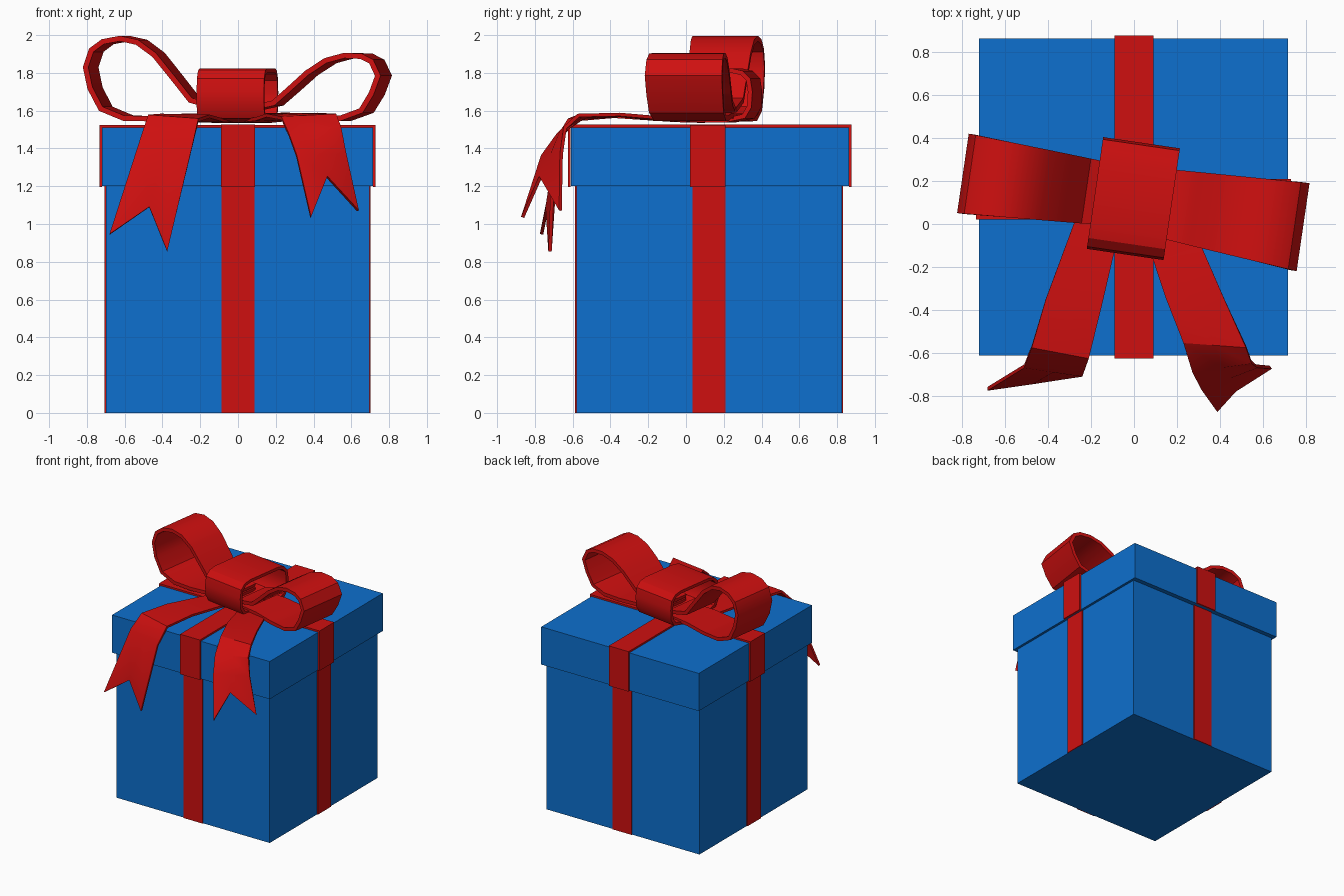
import bpy, math
from mathutils import Vector

if "Cube" in bpy.data.objects:
    bpy.data.objects.remove(bpy.data.objects["Cube"], do_unlink=True)


def material(name, rgb):
    m = bpy.data.materials.new(name)
    m.use_nodes = True
    col = (*rgb, 1.0)
    m.diffuse_color = col
    m.node_tree.nodes["Principled BSDF"].inputs["Base Color"].default_value = col
    return m


BLUE = material("box_blue", (0.004, 0.16, 0.62))
RED = material("ribbon_red", (0.62, 0.005, 0.005))


def add_mesh(name, verts, faces, mat):
    me = bpy.data.meshes.new(name)
    me.from_pydata([tuple(v) for v in verts], [], faces)
    me.materials.append(mat)
    ob = bpy.data.objects.new(name, me)
    bpy.context.collection.objects.link(ob)
    return ob


def block(name, x, y, z, mat):
    """Axis-aligned box from (min, max) ranges."""
    verts = [(a, b, c) for a in x for b in y for c in z]
    faces = [(0, 1, 3, 2), (4, 6, 7, 5), (0, 4, 5, 1),
             (2, 3, 7, 6), (0, 2, 6, 4), (1, 5, 7, 3)]
    return add_mesh(name, verts, faces, mat)


def ribbon(name, rows, thickness, closed=False, smooth=True):
    """Cloth strip: each row is a list of points across the width."""
    n, w = len(rows), len(rows[0])
    verts = [p for row in rows for p in row]
    faces = []
    for i in range(n if closed else n - 1):
        j = (i + 1) % n
        for k in range(w - 1):
            faces.append((i * w + k, i * w + k + 1, j * w + k + 1, j * w + k))
    ob = add_mesh(name, verts, faces, RED)
    mod = ob.modifiers.new("thickness", 'SOLIDIFY')
    mod.thickness = thickness
    mod.offset = 0
    mod.use_even_offset = True
    bpy.ops.object.select_all(action='DESELECT')
    ob.select_set(True)
    bpy.context.view_layer.objects.active = ob
    bpy.ops.object.modifier_apply(modifier=mod.name)
    if smooth:
        bpy.ops.object.shade_smooth_by_angle(angle=math.radians(32))
    return ob


# Box body and lid
block("box_body", (-0.70, 0.695), (-0.58, 0.825), (0, 1.21), BLUE)
block("box_lid", (-0.72, 0.715), (-0.61, 0.862), (1.20, 1.51), BLUE)

# Flat ribbon strips down the four body walls
block("body_ribbon_front", (-0.087, 0.087), (-0.587, -0.579), (0, 1.205), RED)
block("body_ribbon_back", (-0.087, 0.087), (0.824, 0.832), (0, 1.205), RED)
block("body_ribbon_right", (-0.708, -0.699), (0.035, 0.21), (0, 1.205), RED)
block("body_ribbon_left", (0.694, 0.702), (0.035, 0.21), (0, 1.205), RED)

# Ribbon bands folded over the lid
T = 0.014
path = [(-0.727, 1.197), (-0.727, 1.518), (0.722, 1.518), (0.722, 1.197)]
ribbon("lid_ribbon_sideways", [[(x, 0.02, z), (x, 0.21, z)] for x, z in path],
       T, smooth=False)
path = [(-0.618, 1.197), (-0.618, 1.519), (0.869, 1.519), (0.869, 1.197)]
ribbon("lid_ribbon_lengthways", [[(-0.09, y, z), (0.09, y, z)] for y, z in path],
       T, smooth=False)

# Bow loops: side profile swept across a slightly turned width direction
ACROSS = Vector((0.145, 0.99, 0))


def bow_loop(name, profile, inner, outer):
    """inner / outer: (x, centre y, half width) at the knot and at the far end."""
    rows = []
    for x, z in profile:
        t = (x - inner[0]) / (outer[0] - inner[0])
        cy = inner[1] + t * (outer[1] - inner[1])
        half = inner[2] + t * (outer[2] - inner[2])
        c = Vector((x, cy, z))
        rows.append([c - ACROSS * half, c, c + ACROSS * half])
    return ribbon(name, rows, 0.028)


bow_loop("bow_loop_right",
         [(-0.05, 1.57), (-0.25, 1.572), (-0.42, 1.557), (-0.58, 1.56), (-0.70, 1.61),
          (-0.757, 1.72), (-0.78, 1.83), (-0.75, 1.92), (-0.69, 1.965), (-0.60, 1.982),
          (-0.51, 1.962), (-0.42, 1.895), (-0.32, 1.77), (-0.23, 1.655), (-0.05, 1.605)],
         (-0.2, 0.15, 0.15), (-0.795, 0.235, 0.187))
bow_loop("bow_loop_left",
         [(0.05, 1.57), (0.25, 1.575), (0.42, 1.56), (0.57, 1.56), (0.68, 1.60),
          (0.735, 1.69), (0.77, 1.785), (0.735, 1.86), (0.68, 1.888), (0.59, 1.892),
          (0.49, 1.865), (0.39, 1.80), (0.29, 1.71), (0.21, 1.64), (0.05, 1.605)],
         (0.2, 0.085, 0.165), (0.785, -0.015, 0.207))

# Knot band wrapped around the middle of the bow
half = [(0.12, 1.55), (0.215, 1.57), (0.245, 1.62), (0.25, 1.70),
        (0.24, 1.765), (0.205, 1.80), (0.15, 1.812)]
profile = half + [(-v, z) for v, z in reversed(half)]
along = Vector((0.99, -0.145, 0)) * 0.18
mid = Vector((-0.003, 0.118, 0))
rows = []
for v, z in profile:
    c = mid + ACROSS * v + Vector((0, 0, z))
    rows.append([c - along, c + along])
ribbon("bow_knot", rows, 0.024, closed=True)


# Hanging tails with a swallow-tail notch
def tail(name, edges, notch):
    rows = []
    for a, b in edges:
        a, b = Vector(a), Vector(b)
        rows.append([a, (a + b) / 2, b])
    rows[-1][1] = Vector(notch)
    return ribbon(name, rows, 0.018)


tail("bow_tail_right",
     [((-0.14, 0.10, 1.545), (0.02, 0.06, 1.545)),
      ((-0.28, 0.00, 1.55), (-0.08, -0.08, 1.55)),
      ((-0.41, -0.35, 1.575), (-0.15, -0.38, 1.57)),
      ((-0.475, -0.57, 1.57), (-0.21, -0.62, 1.55)),
      ((-0.51, -0.66, 1.47), (-0.24, -0.70, 1.42)),
      ((-0.68, -0.765, 0.945), (-0.375, -0.72, 0.855))],
     (-0.47, -0.735, 1.09))
tail("bow_tail_left",
     [((0.00, 0.06, 1.545), (0.18, 0.10, 1.545)),
      ((0.09, -0.17, 1.555), (0.32, -0.12, 1.56)),
      ((0.15, -0.35, 1.575), (0.42, -0.35, 1.58)),
      ((0.23, -0.55, 1.56), (0.52, -0.57, 1.575)),
      ((0.27, -0.68, 1.47), (0.545, -0.64, 1.51)),
      ((0.31, -0.76, 1.36), (0.57, -0.66, 1.37)),
      ((0.385, -0.865, 1.035), (0.635, -0.665, 1.07))],
     (0.47, -0.77, 1.25))
